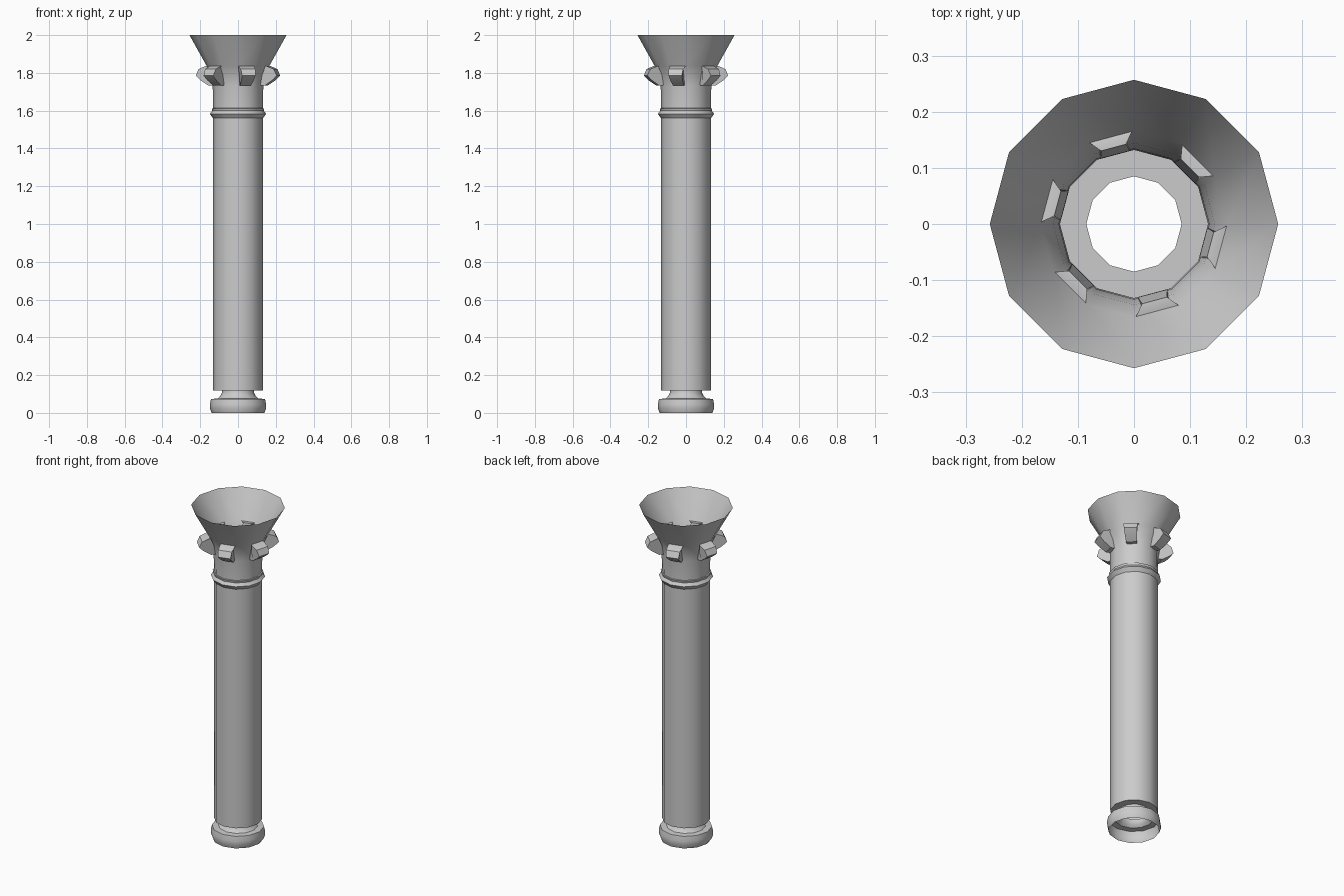
import bpy, bmesh
from math import sin, cos, pi, radians

if "Cube" in bpy.data.objects:
    bpy.data.objects.remove(bpy.data.objects["Cube"])

SIDES = 12


def finish(name, bm):
    bmesh.ops.recalc_face_normals(bm, faces=bm.faces)
    mesh = bpy.data.meshes.new(name)
    bm.to_mesh(mesh)
    bm.free()
    ob = bpy.data.objects.new(name, mesh)
    bpy.context.collection.objects.link(ob)
    bpy.ops.object.select_all(action='DESELECT')
    ob.select_set(True)
    bpy.context.view_layer.objects.active = ob
    bpy.ops.object.shade_smooth_by_angle(angle=radians(35))
    return ob


def lathe(name, profile):
    """Open twelve-sided shell from (radius, height) points."""
    bm = bmesh.new()
    rings = [[bm.verts.new((r * cos(2 * pi * i / SIDES), r * sin(2 * pi * i / SIDES), z))
              for i in range(SIDES)] for r, z in profile]
    for a, b in zip(rings, rings[1:]):
        for i in range(SIDES):
            j = (i + 1) % SIDES
            bm.faces.new((a[i], a[j], b[j], b[i]))
    return finish(name, bm)


def bracket(name, angle):
    """Small curled leaf: (radius, height, half width) outline, wider outside."""
    outline = [(0.128, 1.735, 0.027), (0.155, 1.733, 0.030), (0.198, 1.762, 0.034),
               (0.222, 1.785, 0.036), (0.206, 1.820, 0.040), (0.165, 1.837, 0.043),
               (0.141, 1.837, 0.023)]
    c, s = cos(angle), sin(angle)
    bm = bmesh.new()
    sides = [[bm.verts.new((r * c - k * w * s, r * s + k * w * c, z))
              for r, z, w in outline] for k in (-1, 1)]
    n = len(outline)
    for i in range(n):
        j = (i + 1) % n
        bm.faces.new((sides[0][i], sides[0][j], sides[1][j], sides[1][i]))
    for side in sides:
        bm.faces.new(side)
    return finish(name, bm)


# Rounded foot, open underneath, with a narrow neck
lathe("base", [(0.140, 0), (0.149, 0.025), (0.149, 0.045), (0.143, 0.074),
               (0.108, 0.076), (0.094, 0.088), (0.086, 0.105), (0.085, 0.118)])

# Shaft with flat underside and a pointed collar near the top
lathe("shaft", [(0.085, 0.118), (0.132, 0.118), (0.132, 1.56), (0.149, 1.583),
                (0.136, 1.60), (0.139, 1.612), (0.132, 1.613)])

# Capital neck flaring to an open top
lathe("capital", [(0.132, 1.613), (0.134, 1.73), (0.144, 1.79),
                  (0.166, 1.837), (0.257, 2.0)])

# Six brackets around the capital
for i in range(6):
    bracket("bracket_%d" % (i + 1), radians(-15 + 60 * i))
